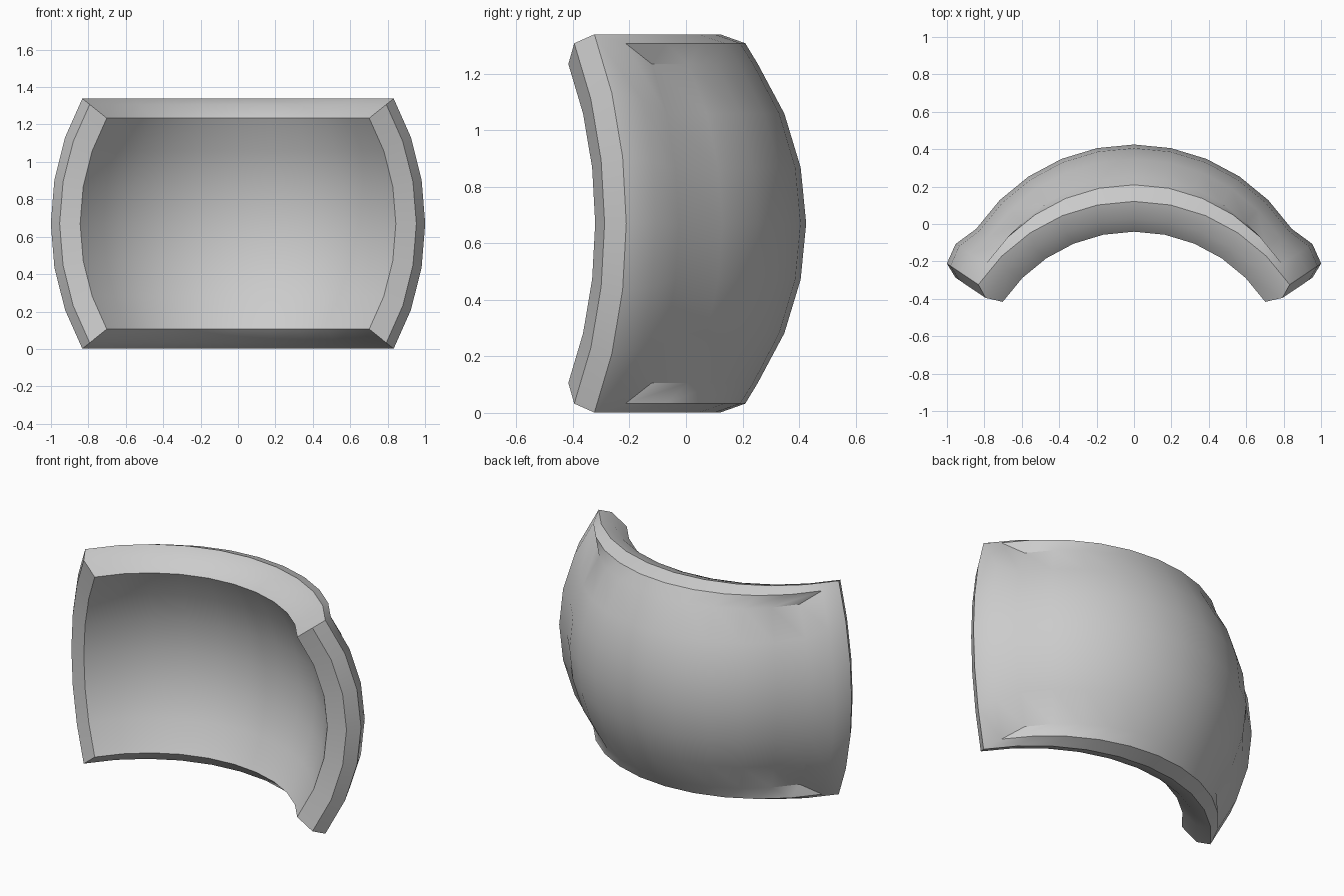
import bpy, bmesh, math

if "Cube" in bpy.data.objects:
    bpy.data.objects.remove(bpy.data.objects["Cube"])

R = 1.015            # sphere radius of the curved panel
STEP = math.radians(11.25)
NX, NZ = 5, 3        # facets from the centre to each side / to top and bottom
MID_Z = 0.67

bm = bmesh.new()


def point(i, j, scale, yc):
    """Point on a sphere patch, scaled about its centre."""
    a, b = i * STEP, j * STEP
    r = R * scale
    return bm.verts.new((r * math.cos(b) * math.sin(a),
                         yc + r * math.cos(b) * math.cos(a),
                         MID_Z + r * math.sin(b)))


# Ordered walk around the patch border
border = ([(i, -NZ) for i in range(-NX, NX)] + [(NX, j) for j in range(-NZ, NZ)] +
          [(i, NZ) for i in range(NX, -NX, -1)] + [(-NX, j) for j in range(NZ, -NZ, -1)])


def panel(yc):
    """Curved panel; returns its border loop."""
    g = {(i, j): point(i, j, 1, yc)
         for i in range(-NX, NX + 1) for j in range(-NZ, NZ + 1)}
    for i in range(-NX, NX):
        for j in range(-NZ, NZ):
            bm.faces.new((g[i, j], g[i + 1, j], g[i + 1, j + 1], g[i, j + 1]))
    return [g[k] for k in border]


# Back panel, padded rim loops, front panel
loops = [panel(-0.59)]
for scale, yc in ((1.13, -0.744), (1.186, -0.88), (1.13, -0.925)):
    loops.append([point(i, j, scale, yc) for i, j in border])
loops.append(panel(-0.885))

for a, b in zip(loops, loops[1:]):
    for k in range(len(border)):
        n = (k + 1) % len(border)
        bm.faces.new((a[k], a[n], b[n], b[k]))

bmesh.ops.recalc_face_normals(bm, faces=bm.faces)
mesh = bpy.data.meshes.new("curved_padded_shell")
bm.to_mesh(mesh)
bm.free()
shell = bpy.data.objects.new("curved_padded_shell", mesh)
bpy.context.collection.objects.link(shell)
bpy.context.view_layer.objects.active = shell
shell.select_set(True)
bpy.ops.object.shade_smooth_by_angle(angle=math.radians(30))
